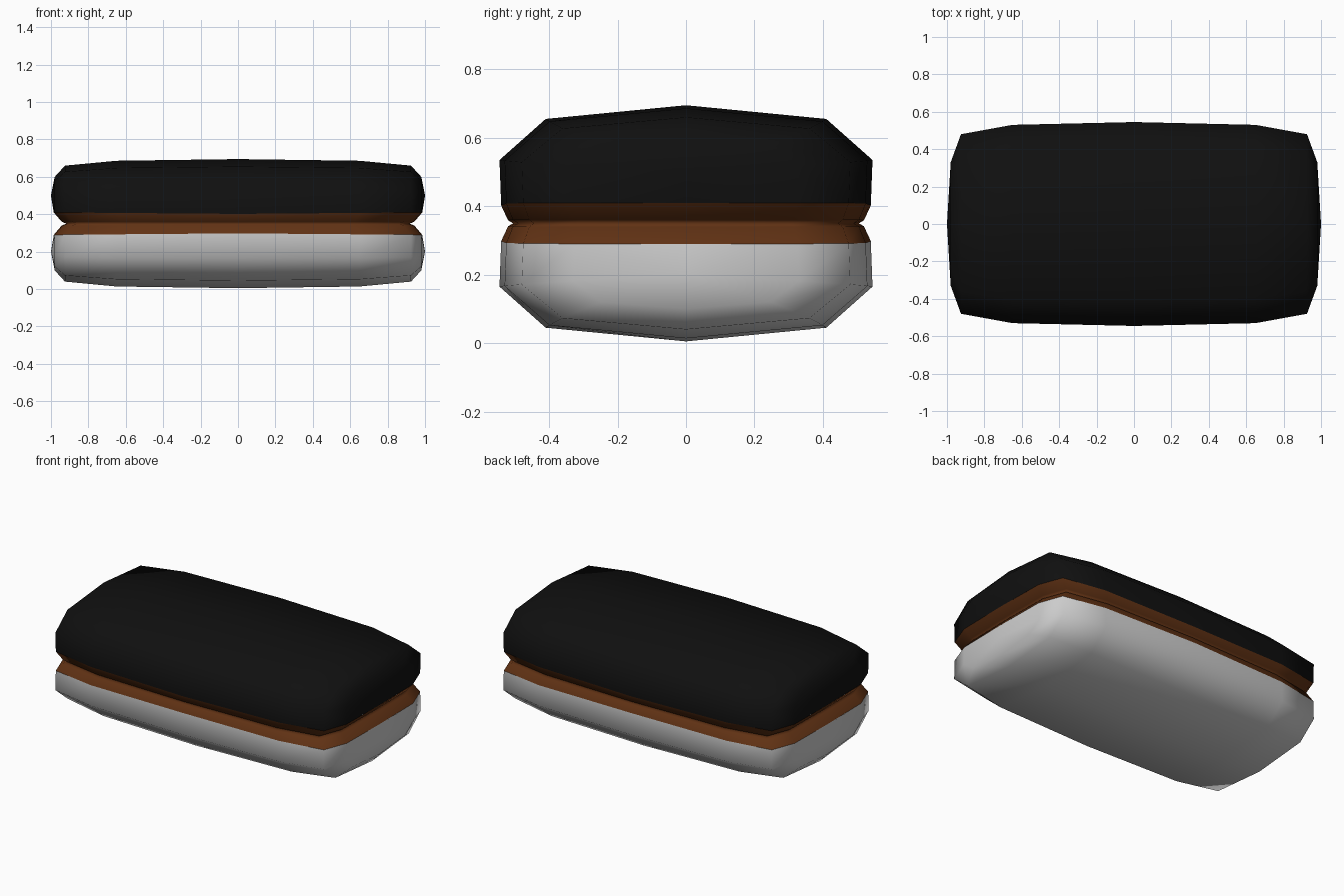
import bpy, bmesh

if "Cube" in bpy.data.objects:
    bpy.data.objects.remove(bpy.data.objects["Cube"])

MID = 0.35          # seam height; lower half mirrors the upper half
# (x, top height above z=0.5, half width)
STATIONS = [(0, 0.195, 0.545), (0.65, 0.186, 0.53), (0.925, 0.16, 0.48), (0.98, 0.10, 0.33)]
STATIONS = [(-x, h, w) for x, h, w in reversed(STATIONS[1:])] + STATIONS


def material(name, rgb):
    m = bpy.data.materials.new(name)
    m.diffuse_color = (*rgb, 1)
    m.use_nodes = True
    m.node_tree.nodes["Principled BSDF"].inputs["Base Color"].default_value = m.diffuse_color
    return m


def finish(bm, name, mat):
    bmesh.ops.recalc_face_normals(bm, faces=bm.faces)
    me = bpy.data.meshes.new(name)
    bm.to_mesh(me)
    bm.free()
    for p in me.polygons:
        p.use_smooth = True
    ob = bpy.data.objects.new(name, me)
    bpy.context.collection.objects.link(ob)
    if mat:
        me.materials.append(mat)
    return ob


def rim_z(x):
    return 0.402 + 0.008 * abs(x)


def put(bm, p, sign):
    x, y, z = p
    return bm.verts.new((x, y, MID + sign * (z - MID)))


def orient(bm, sign):
    # open shells: make the outward side explicit from the cushion centre
    for f in bm.faces:
        f.normal_update()
        c = f.calc_center_median()
        c.z -= MID + sign * 0.15
        if f.normal.dot(c) < 0:
            f.normal_flip()


def shell(name, sign, mat):
    bm = bmesh.new()
    rows = []
    for x, h, w in STATIONS:
        k, s = h / 0.195, w / 0.545
        half = [(0.54 * s, rim_z(x)), (w, 0.5 + 0.035 * k), (0.41 * s, 0.5 + 0.155 * k)]
        sec = half + [(0, 0.5 + h)] + [(-y, z) for y, z in reversed(half)]
        rows.append([put(bm, (x, y, z), sign) for y, z in sec])
    for a, b in zip(rows, rows[1:]):
        for i in range(len(a) - 1):
            bm.faces.new((a[i], a[i + 1], b[i + 1], b[i]))
    # end caps fan around a slightly raised pole
    for row, d in ((rows[0], -1), (rows[-1], 1)):
        pole = put(bm, (d, 0, 0.5), sign)
        foot = put(bm, (d * 0.985, 0, 0.41), sign)
        loop = [foot] + row + [foot]
        for a, b in zip(loop, loop[1:]):
            bm.faces.new((a, b, pole))
    me_ob = finish(bm, name, mat)
    bm = bmesh.new()
    bm.from_mesh(me_ob.data)
    orient(bm, sign)
    bm.to_mesh(me_ob.data)
    bm.free()
    return me_ob


def filling(mat):
    bm = bmesh.new()
    side = [(x, w * 0.54 / 0.545) for x, h, w in STATIONS]
    loop = [(x, -y) for x, y in side] + [(0.985, 0)]
    loop += [(x, y) for x, y in reversed(side)] + [(-0.985, 0)]
    rings = []
    # pinched band: scale in x, scale in y, height fraction from seam to rim
    for sx, sy, t in ((1, 1, -1), (0.957, 0.963, -0.17), (0.932, 0.935, 0),
                      (0.957, 0.963, 0.17), (1, 1, 1)):
        rings.append([bm.verts.new((x * sx, y * sy, MID + t * (rim_z(x) - MID)))
                      for x, y in loop])
    n = len(loop)
    for a, b in zip(rings, rings[1:]):
        for i in range(n):
            j = (i + 1) % n
            bm.faces.new((a[i], a[j], b[j], b[i]))
    return finish(bm, "brown_filling", mat)


shell("black_top", 1, material("black", (0.005, 0.005, 0.005)))
shell("pale_base", -1, None)
filling(material("brown", (0.12, 0.032, 0.007)))
